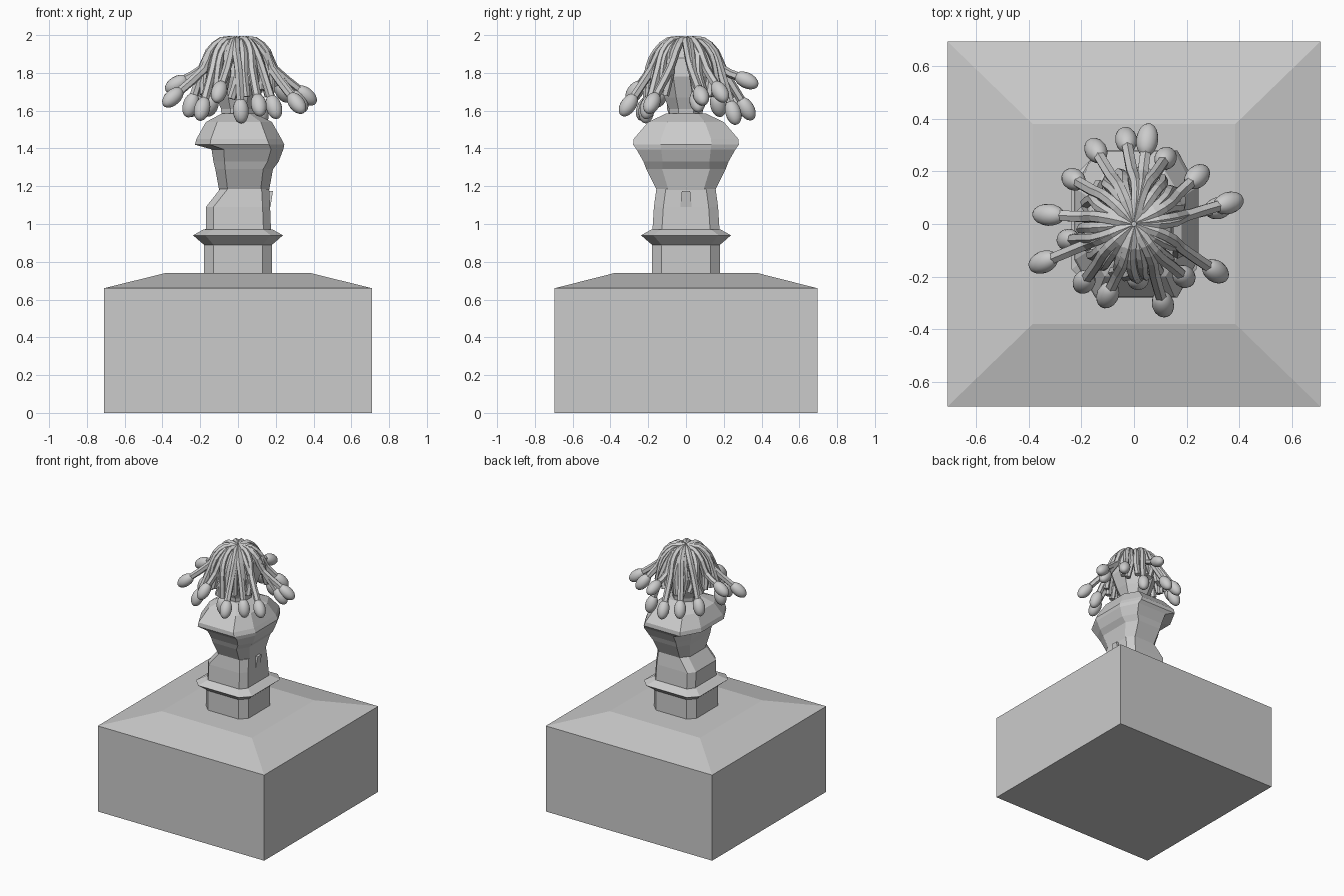
import bpy, bmesh, math, random
from mathutils import Vector, Matrix

if "Cube" in bpy.data.objects:
    bpy.data.objects.remove(bpy.data.objects["Cube"])

random.seed(4)
stone = bpy.data.materials.new("grey stone")
stone.diffuse_color = (0.6, 0.6, 0.6, 1)
stone.use_nodes = True
stone.node_tree.nodes["Principled BSDF"].inputs["Base Color"].default_value = stone.diffuse_color


def finish(name, bm, smooth=False):
    bmesh.ops.recalc_face_normals(bm, faces=bm.faces)
    me = bpy.data.meshes.new(name)
    bm.to_mesh(me)
    bm.free()
    me.materials.append(stone)
    for p in me.polygons:
        p.use_smooth = smooth
    ob = bpy.data.objects.new(name, me)
    bpy.context.collection.objects.link(ob)
    return ob


def loft(bm, rings):
    """Skin a stack of closed point loops and cap both ends."""
    loops = [[bm.verts.new(p) for p in r] for r in rings]
    n = len(loops[0])
    for a, b in zip(loops, loops[1:]):
        for i in range(n):
            j = (i + 1) % n
            bm.faces.new((a[i], a[j], b[j], b[i]))
    bm.faces.new(loops[0])
    bm.faces.new(loops[-1])


def octagon(z, x0, x1, y, cx, cy):
    """Chamfered rectangle; cx and cy are the corner cuts."""
    return [(x0 + cx, -y, z), (x1 - cx, -y, z), (x1, -y + cy, z), (x1, y - cy, z),
            (x1 - cx, y, z), (x0 + cx, y, z), (x0, y - cy, z), (x0, -y + cy, z)]


# Pedestal block with sloped top
bm = bmesh.new()
loft(bm, [[(-x, -y, z), (x, -y, z), (x, y, z), (-x, y, z)]
          for x, y, z in ((.71, .695, 0), (.71, .695, .66), (.385, .38, .74))])
finish("pedestal", bm)

# Column with flared collar
bm = bmesh.new()
loft(bm, [octagon(z, -w, w, w, c, c) for z, w, c in
          ((.72, .18, .05), (.89, .18, .05), (.94, .238, .065), (.97, .185, .05), (.975, .16, .05))])
finish("column", bm)

# Waist, leaning back at the top
bm = bmesh.new()
loft(bm, [octagon(z, a, b, y, .04, .05) for z, a, b, y in
          ((.96, -.17, .175, .178), (1.09, -.17, .17, .17), (1.185, -.095, .165, .157))])
finish("waist", bm)

# Chest and shoulders, undercut at front and back
bm = bmesh.new()
rings = []
for z, a, b, y, c in ((1.18, -.10, .165, .155, .4), (1.29, -.12, .185, .21, .4),
                      (1.33, -.13, .215, .225, .45), (1.395, -.14, .24, .262, .5),
                      (1.42, -.228, .245, .28, .52), (1.45, -.22, .23, .277, .52),
                      (1.54, -.17, .18, .20, .5), (1.585, -.085, .09, .105, .4)):
    rings.append(octagon(z, a, b, y, (b - a) * .17, y * c))
loft(bm, rings)
finish("torso", bm)

# Small raised tab low on the back
bm = bmesh.new()
loft(bm, [[(.14, -w, z), (x, -w, z), (x, w, z), (.14, w, z)]
          for z, x, w in ((1.09, .172, .03), (1.175, .185, .022))])
finish("back_tab", bm)

# Head and neck
bm = bmesh.new()
loft(bm, [octagon(z, -r, r, r, r * .55, r * .55) for z, r in
          ((1.55, .085), (1.61, .09), (1.67, .115), (1.78, .15), (1.88, .14), (1.94, .08), (1.965, .03))])
finish("head", bm)


def spline(pts, steps):
    """Catmull-Rom samples through the points."""
    p = [pts[0] * 2 - pts[1]] + pts + [pts[-1] * 2 - pts[-2]]
    out = []
    for i in range(1, len(p) - 2):
        a, b, c, d = p[i - 1:i + 3]
        for s in range(steps):
            t = s / steps
            out.append(.5 * (2 * b + (c - a) * t + (2 * a - 5 * b + 4 * c - d) * t * t
                             + (3 * b - a - 3 * c + d) * t ** 3))
    return out + [pts[-1]]


def tube(bm, path, r, sides=6):
    rings = []
    for i, p in enumerate(path):
        d = (path[min(i + 1, len(path) - 1)] - path[max(i - 1, 0)]).normalized()
        side = d.cross(Vector((p.y, -p.x, .001))).normalized()
        up = d.cross(side)
        rings.append([p + side * r * math.cos(k * math.tau / sides) + up * r * math.sin(k * math.tau / sides)
                      for k in range(sides)])
    loft(bm, rings)


def shell(ang, r, z):
    return Vector((r * math.cos(ang), r * math.sin(ang), z))


# Strands ending in egg-shaped tips (tip centres)
tips = [(-.145, .28, 1.63), (-.03, .32, 1.61), (.05, .32, 1.76), (.24, .18, 1.70), (.36, .08, 1.68),
        (.32, .06, 1.65), (.31, -.18, 1.64), (.11, -.305, 1.63), (-.10, -.27, 1.70), (-.19, -.22, 1.61),
        (-.345, -.145, 1.67), (-.325, .035, 1.74), (-.23, .17, 1.63), (.015, -.21, 1.60),
        (.19, -.20, 1.62), (.12, .25, 1.59), (-.25, -.06, 1.63)]
strands, eggs = bmesh.new(), bmesh.new()
for t in tips:
    t = Vector(t)
    ang = math.atan2(t.y, t.x)
    twist = random.uniform(-.25, .25)
    bend = shell(ang + twist * .3, .195, 1.82)
    d = (t - bend).normalized()
    tube(strands, spline([shell(ang + twist, .01, 1.968), shell(ang + twist, .09, 1.968),
                          shell(ang + twist * .7, .155, 1.91), bend, t - d * .045], 2), .023)
    rot = d.to_track_quat('Z', 'Y').to_matrix().to_4x4()
    bmesh.ops.create_uvsphere(eggs, u_segments=16, v_segments=10, radius=1,
                              matrix=Matrix.Translation(t) @ rot @ Matrix.Diagonal((.042, .042, .068, 1)))

# Shorter filler strands, leaving a gap on the +x side
for k in range(20):
    ang = .42 + (math.tau - .95) * k / 19
    w = random.uniform(-.1, .1)
    tube(strands, spline([shell(ang, .015, 1.962), shell(ang + w, .09, 1.955), shell(ang, .155, 1.89),
                          shell(ang - w, .185, 1.80), shell(ang + w, .20, random.uniform(1.66, 1.71))], 2), .022)
finish("hair_strands", strands)
finish("hair_tips", eggs, True)
